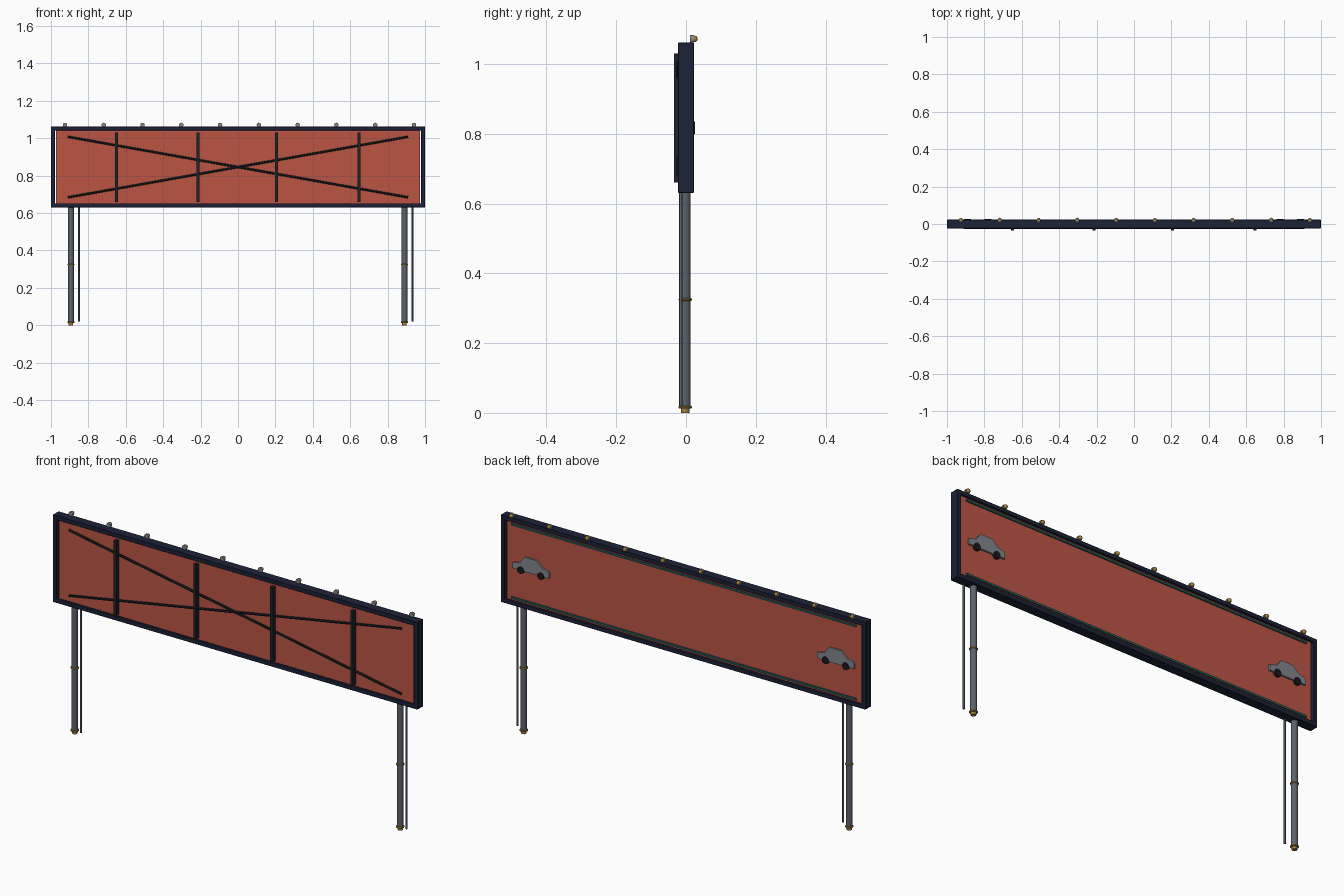
import bpy, bmesh, math
from mathutils import Vector, Matrix

if "Cube" in bpy.data.objects:
    bpy.data.objects.remove(bpy.data.objects["Cube"])


def mat(name, *rgba):
    m = bpy.data.materials.new(name)
    m.diffuse_color = rgba if len(rgba) == 4 else (*rgba, 1)
    m.use_nodes = True
    m.node_tree.nodes["Principled BSDF"].inputs["Base Color"].default_value = m.diffuse_color
    return m


NAVY = mat("navy", .012, .016, .04)
RED = mat("brick_red", .5, .09, .06)
DARK = mat("dark_steel", .014, .016, .018)
STEEL = mat("blue_steel", .11, .125, .15)
BRASS = mat("brass", .38, .22, .04)
TEAL = mat("teal", .02, .10, .10)
CAR = mat("car_grey", .22, .24, .27)
GREY = mat("lamp_grey", .25, .25, .26)
TYRE = mat("tyre", .01, .01, .012)


def finish(name, bm, material, smooth=False):
    bmesh.ops.recalc_face_normals(bm, faces=bm.faces)
    me = bpy.data.meshes.new(name)
    bm.to_mesh(me)
    bm.free()
    ob = bpy.data.objects.new(name, me)
    bpy.context.collection.objects.link(ob)
    me.materials.append(material)
    if smooth:
        bpy.ops.object.select_all(action='DESELECT')
        ob.select_set(True)
        bpy.context.view_layer.objects.active = ob
        bpy.ops.object.shade_smooth_by_angle(angle=math.radians(40))
    return ob


def box(name, lo, hi, material, bevel=0):
    lo, hi = Vector(lo), Vector(hi)
    bm = bmesh.new()
    bmesh.ops.create_cube(bm, size=1, matrix=Matrix.Translation((lo + hi) / 2)
                          @ Matrix.Diagonal((*(hi - lo), 1)))
    ob = finish(name, bm, material)
    if bevel:
        b = ob.modifiers.new("bevel", 'BEVEL')
        b.width, b.segments = bevel, 1
    return ob


def rod(name, a, b, r, material, sides=16):
    a, b = Vector(a), Vector(b)
    bm = bmesh.new()
    rot = (b - a).to_track_quat('Z', 'Y').to_matrix().to_4x4()
    bmesh.ops.create_cone(bm, cap_ends=True, segments=sides, radius1=r, radius2=r,
                          depth=(b - a).length, matrix=Matrix.Translation((a + b) / 2) @ rot)
    return finish(name, bm, material, True)


def ball(name, c, r, material):
    bm = bmesh.new()
    bmesh.ops.create_uvsphere(bm, u_segments=16, v_segments=10, radius=r,
                              matrix=Matrix.Translation(c))
    return finish(name, bm, material, True)


def ring(name, c, major, minor, material):
    bpy.ops.mesh.primitive_torus_add(location=c, major_radius=major, minor_radius=minor,
                                     major_segments=24, minor_segments=8)
    ob = bpy.context.object
    ob.name = name
    ob.data.materials.append(material)
    bpy.ops.object.shade_smooth_by_angle(angle=math.radians(40))


# Frame and sign panel
Y = .023
box("frame_top", (-1, -Y, 1.041), (1, Y, 1.062), NAVY, .002)
box("frame_bottom", (-1, -Y, .63), (1, Y, .652), NAVY, .002)
for s in (-1, 1):
    box("frame_side", (min(s, s * .979), -Y, .632), (max(s, s * .979), Y, 1.06), NAVY, .002)
box("sign_panel", (-.972, -.014, .65), (.972, .014, 1.042), RED)

# Front uprights and crossed braces
for x in (-.65, -.213, .207, .647):
    box("front_upright", (x - .008, -.034, .66), (x + .008, -.012, 1.03), DARK)
for s in (-1, 1):
    rod("cross_brace", (-.91, -.021, .846 - s * .162), (.91, -.021, .846 + s * .162), .006, DARK, 8)

# Thin rails on the back
for z in (.665, 1.028):
    box("back_rail", (-.945, .012, z - .005), (.945, .02, z + .005), TEAL)

# Relief cars on the back
profile = [(.1, .815), (.1, .843), (.06, .853), (.035, .886), (-.03, .886),
           (-.06, .857), (-.095, .848), (-.1, .84), (-.1, .815)]
for cx in (-.835, .835):
    bm = bmesh.new()
    f = bm.faces.new([bm.verts.new((cx + x, .012, z)) for x, z in profile])
    ext = bmesh.ops.extrude_face_region(bm, geom=[f])['geom']
    bmesh.ops.translate(bm, vec=(0, .011, 0),
                        verts=[v for v in ext if isinstance(v, bmesh.types.BMVert)])
    finish("car_body", bm, CAR)
    for dx in (-.055, .055):
        rod("car_wheel", (cx + dx, .012, .817), (cx + dx, .026, .817), .018, TYRE)

# Row of lamps along the top edge
for i in range(10):
    x = -.925 + i * .2073
    rod("lamp_holder", (x, .012, 1.071), (x, .021, 1.071), .012, GREY)
    ball("lamp_bulb", (x, .024, 1.072), .0095, BRASS)

# Posts with brass collars, feet and a thin conduit
for x in (-.893, .89):
    rod("post", (x, -.002, .012), (x, -.002, .64), .0155, STEEL, 20)
    rod("post_foot", (x, -.002, 0), (x, -.002, .014), .012, BRASS)
    for z in (.016, .325):
        ring("post_collar", (x, -.002, z), .0155, .004, BRASS)
    rod("conduit", (x + .043, -.015, .02), (x + .043, -.015, .64), .0045, STEEL, 10)
